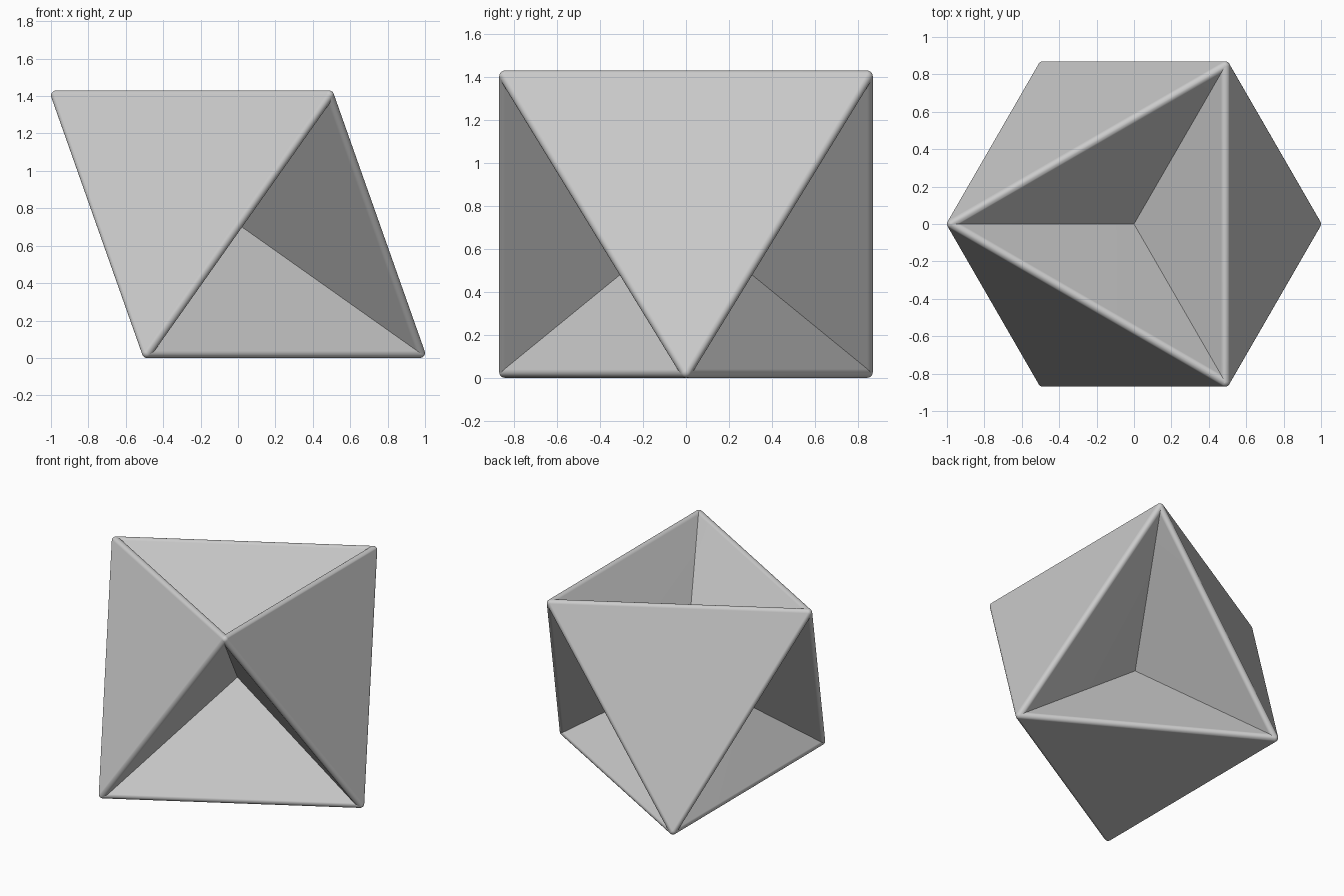
import bpy
import bmesh
from math import cos, sin, radians, sqrt
from mathutils import Vector, Matrix

if "Cube" in bpy.data.objects:
    bpy.data.objects.remove(bpy.data.objects["Cube"], do_unlink=True)

ROUND = 0.027                 # edge rounding radius
RADIUS = 1 - ROUND            # circumradius of the top and bottom triangles
HEIGHT = sqrt(2) * RADIUS     # distance between the two triangles

grey = bpy.data.materials.new("light_grey")
grey.use_nodes = True
grey.diffuse_color = (0.6, 0.6, 0.6, 1)
grey.node_tree.nodes["Principled BSDF"].inputs["Base Color"].default_value = (0.6, 0.6, 0.6, 1)


def corner(angle, z):
    a = radians(angle)
    return Vector((RADIUS * cos(a), RADIUS * sin(a), z))


def rounded_wedge(name, points):
    """Convex solid with rounded edges spanning the given points."""
    bm = bmesh.new()
    for p in points:
        bmesh.ops.create_icosphere(bm, subdivisions=3, radius=ROUND,
                                   matrix=Matrix.Translation(p))
    bmesh.ops.delete(bm, geom=bm.edges[:] + bm.faces[:], context='EDGES_FACES')
    bmesh.ops.convex_hull(bm, input=bm.verts[:])
    loose = [v for v in bm.verts if not v.link_faces]
    bmesh.ops.delete(bm, geom=loose, context='VERTS')
    bmesh.ops.recalc_face_normals(bm, faces=bm.faces[:])
    mesh = bpy.data.meshes.new(name)
    bm.to_mesh(mesh)
    bm.free()
    mesh.materials.append(grey)
    obj = bpy.data.objects.new(name, mesh)
    bpy.context.collection.objects.link(obj)
    bpy.ops.object.select_all(action='DESELECT')
    obj.select_set(True)
    bpy.context.view_layer.objects.active = obj
    bpy.ops.object.shade_smooth_by_angle(angle=radians(30))
    # Keeps the broad faces flat while the rounded edges stay smooth
    obj.modifiers.new("flat_faces", 'WEIGHTED_NORMAL').keep_sharp = True


low, high = ROUND, ROUND + HEIGHT
centre = Vector((0, 0, ROUND + HEIGHT / 2))

# Bottom wedge: the full triangle the model stands on
rounded_wedge("bottom_wedge", [centre] + [corner(a, low) for a in (0, 120, 240)])

# Side wedges: each has two corners on top and one at the bottom
for name, a in (("right_wedge", 0), ("back_wedge", 120), ("front_wedge", 240)):
    rounded_wedge(name, [centre, corner(a, low),
                         corner(a - 60, high), corner(a + 60, high)])
